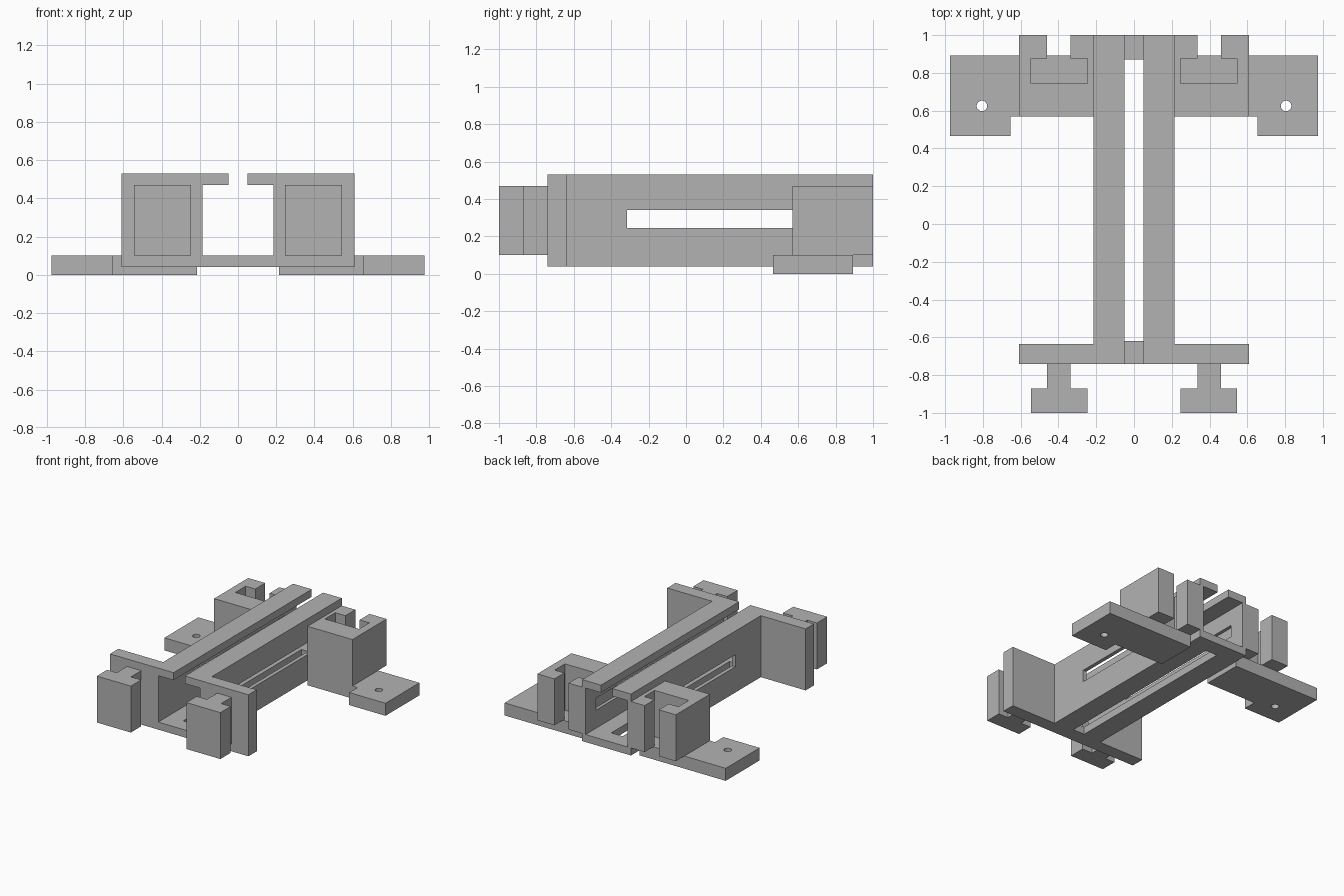
import bpy
import bmesh
from mathutils import Vector

if "Cube" in bpy.data.objects:
    bpy.data.objects.remove(bpy.data.objects["Cube"], do_unlink=True)

GREY = (0.45, 0.45, 0.45, 1.0)
grey = bpy.data.materials.new("plain_grey")
grey.use_nodes = True
grey.diffuse_color = GREY
for node in grey.node_tree.nodes:
    if node.type == "BSDF_PRINCIPLED":
        node.inputs["Base Color"].default_value = GREY


def prism(name, outline, low, high, axis="z", mirror=False):
    """Extrude an outline along z (outline in x, y) or along y (outline in x, z)."""
    bm = bmesh.new()
    place = (lambda a, b: (a, b, low)) if axis == "z" else (lambda a, b: (a, low, b))
    face = bm.faces.new([bm.verts.new(place(a, b)) for a, b in outline])
    side = bmesh.ops.extrude_face_region(bm, geom=[face])["geom"]
    step = Vector((0, 0, high - low)) if axis == "z" else Vector((0, high - low, 0))
    bmesh.ops.translate(bm, vec=step, verts=[v for v in side if isinstance(v, bmesh.types.BMVert)])
    bmesh.ops.recalc_face_normals(bm, faces=bm.faces)
    mesh = bpy.data.meshes.new(name)
    bm.to_mesh(mesh)
    bm.free()
    mesh.materials.append(grey)
    obj = bpy.data.objects.new(name, mesh)
    bpy.context.collection.objects.link(obj)
    if mirror:
        obj.modifiers.new("mirror", "MIRROR")
    return obj


def rect(x0, x1, y0, y1):
    return [(x0, y0), (x1, y0), (x1, y1), (x0, y1)]


def cut(target, cutter):
    cutter.hide_render = True
    cutter.hide_set(True)
    mod = target.modifiers.new("cut", "BOOLEAN")
    mod.operation = "DIFFERENCE"
    mod.solver = "EXACT"
    mod.object = cutter


# Long channel rail, open along the middle of its top
BASE, FLOOR, LIP, TOP = 0.04, 0.10, 0.47, 0.53
half = [(0.05, LIP), (0.185, LIP), (0.185, FLOOR)]
outer = [(0.215, BASE), (0.215, TOP), (0.05, TOP)]
section = half + [(-x, z) for x, z in reversed(half)]
section += [(-x, z) for x, z in reversed(outer)] + outer
rail = prism("channel_rail", section, -0.74, 1.0, "y")

# Floor slot and long side slots of the rail
cut(rail, prism("floor_slot_cutter", rect(-0.05, 0.05, -0.62, 0.87), 0, 0.2))
cut(rail, prism("side_slot_cutter", rect(-0.4, 0.4, -0.315, 0.87), 0.245, 0.34))

# Flat end plates at the front
prism("front_plate", rect(0.2, 0.61, -0.74, -0.635), BASE, TOP, mirror=True)

# T-shaped hooks projecting from the end plates
hook = [(0.335, -0.72), (0.335, -0.87), (0.245, -0.87), (0.245, -1.0),
        (0.545, -1.0), (0.545, -0.87), (0.46, -0.87), (0.46, -0.72)]
prism("front_hook", hook, FLOOR, LIP, mirror=True)

# Matching sockets at the back, with a T-shaped opening
socket = [(0.21, 0.57), (0.61, 0.57), (0.61, 1.0), (0.46, 1.0),
          (0.46, 0.875), (0.545, 0.875), (0.545, 0.745), (0.245, 0.745),
          (0.245, 0.875), (0.335, 0.875), (0.335, 1.0), (0.21, 1.0)]
prism("back_socket", socket, FLOOR, LIP, mirror=True)

# Mounting plates with a screw hole
plate = [(0.215, 0.57), (0.655, 0.57), (0.655, 0.465), (0.975, 0.465),
         (0.975, 0.892), (0.215, 0.892)]
mount = prism("mounting_plate", plate, 0.0, FLOOR, mirror=True)
bpy.ops.mesh.primitive_cylinder_add(vertices=32, radius=0.028, depth=0.4, location=(0.805, 0.625, 0.05))
drill = bpy.context.object
drill.name = "screw_hole_cutter"
drill.data.materials.append(grey)
cut(mount, drill)
mount.modifiers.move(1, 0)
